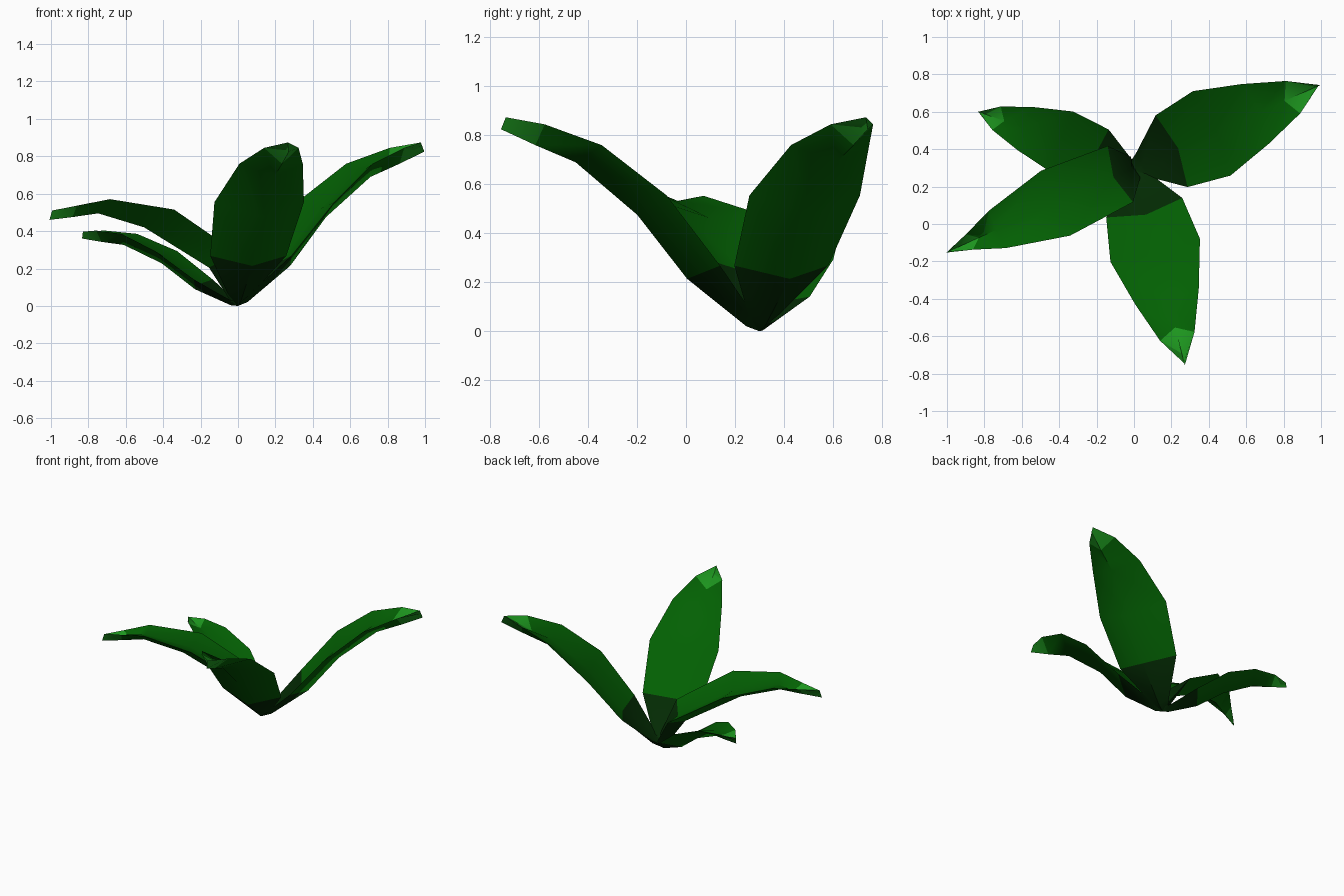
import bpy, bmesh, math
from mathutils import Vector

cube = bpy.data.objects.get("Cube")
if cube:
    bpy.data.objects.remove(cube, do_unlink=True)


def material(name, rgb):
    m = bpy.data.materials.new(name)
    m.use_nodes = True
    color = (*rgb, 1)
    m.diffuse_color = color
    bsdf = m.node_tree.nodes["Principled BSDF"]
    bsdf.inputs["Base Color"].default_value = color
    bsdf.inputs["Roughness"].default_value = 0.8
    return m


MATERIALS = [material("dark green", (0.001, 0.023, 0.001)),
             material("leaf green", (0.001, 0.118, 0.001)),
             material("light green", (0.012, 0.3, 0.013))]

# Stations from root to tip: half width, rim (reach, height), keel (reach, height)
TALL = [(0.04, (0.0, 0.04), (0.0, 0.0)),
        (0.07, (0.045, 0.07), (0.055, 0.02)),
        (0.21, (0.22, 0.268), (0.305, 0.214)),
        (0.247, (0.455, 0.555), (0.515, 0.475)),
        (0.175, (0.71, 0.76), (0.775, 0.69)),
        (0.095, (0.93, 0.845), (0.945, 0.76)),
        (0.0, (1.07, 0.874), (1.09, 0.825))]
ARCHED = [(0.04, (0.0, 0.04), (0.0, 0.0)),
          (0.06, (-0.01, 0.07), (0.04, 0.02)),
          (0.165, (0.08, 0.27), (0.17, 0.205)),
          (0.19, (0.46, 0.5), (0.55, 0.42)),
          (0.11, (0.8, 0.562), (0.82, 0.495)),
          (0.045, (0.965, 0.532), (0.97, 0.475)),
          (0.0, (1.09, 0.51), (1.105, 0.46))]


def leaf(name, stations, tip, scale=1.0, pitch=0.0, roll=0.0):
    """Keeled leaf growing from the shared root toward tip (x, y)."""
    root = Vector((0, 0.3, 0))
    out = (Vector((*tip, 0)) - root).normalized()
    side = Vector((-out.y, out.x, 0))
    c, s = math.cos(pitch), math.sin(pitch)

    def place(point, width):
        r, z = point
        r, z = (r * c - z * s) * scale, (r * s + z * c + roll * width) * scale
        return root + out * r + side * width * scale + Vector((0, 0, max(z, 0)))

    bm = bmesh.new()
    rings = []
    last = len(stations) - 2
    for i, (half, rim, keel) in enumerate(stations):
        # Trough along the upper side, deepest where the tip begins
        inner = Vector(rim).lerp(Vector(keel), 0.75 if i == last else 0.45)
        if i == last:
            inner.x -= 0.06
        points = [(rim, -half), (inner, 0), (rim, half), (keel, 0)]
        rings.append([bm.verts.new(place(p, w)) for p, w in points])

    # Skin between stations: dark root, green blade, light tip
    for i, (a, b) in enumerate(zip(rings, rings[1:])):
        for j in range(4):
            k = (j + 1) % 4
            face = bm.faces.new((a[j], a[k], b[k], b[j]))
            face.material_index = 0 if i < 2 else 2 if i == last else 1
    bm.faces.new(rings[0])
    bmesh.ops.remove_doubles(bm, verts=bm.verts, dist=0.0005)
    bmesh.ops.recalc_face_normals(bm, faces=bm.faces)

    mesh = bpy.data.meshes.new(name)
    bm.to_mesh(mesh)
    bm.free()
    for m in MATERIALS:
        mesh.materials.append(m)
    obj = bpy.data.objects.new(name, mesh)
    bpy.context.collection.objects.link(obj)
    bpy.ops.object.select_all(action='DESELECT')
    obj.select_set(True)
    bpy.context.view_layer.objects.active = obj
    bpy.ops.object.shade_smooth_by_angle(angle=math.radians(50))


leaf("back_left_leaf", TALL, (0.99, 0.74))
leaf("front_leaf", TALL, (0.27, -0.75))
leaf("front_right_leaf", ARCHED, (-1.0, -0.15), roll=0.08)
leaf("back_right_leaf", TALL, (-0.83, 0.6), 0.7, math.radians(-15))
